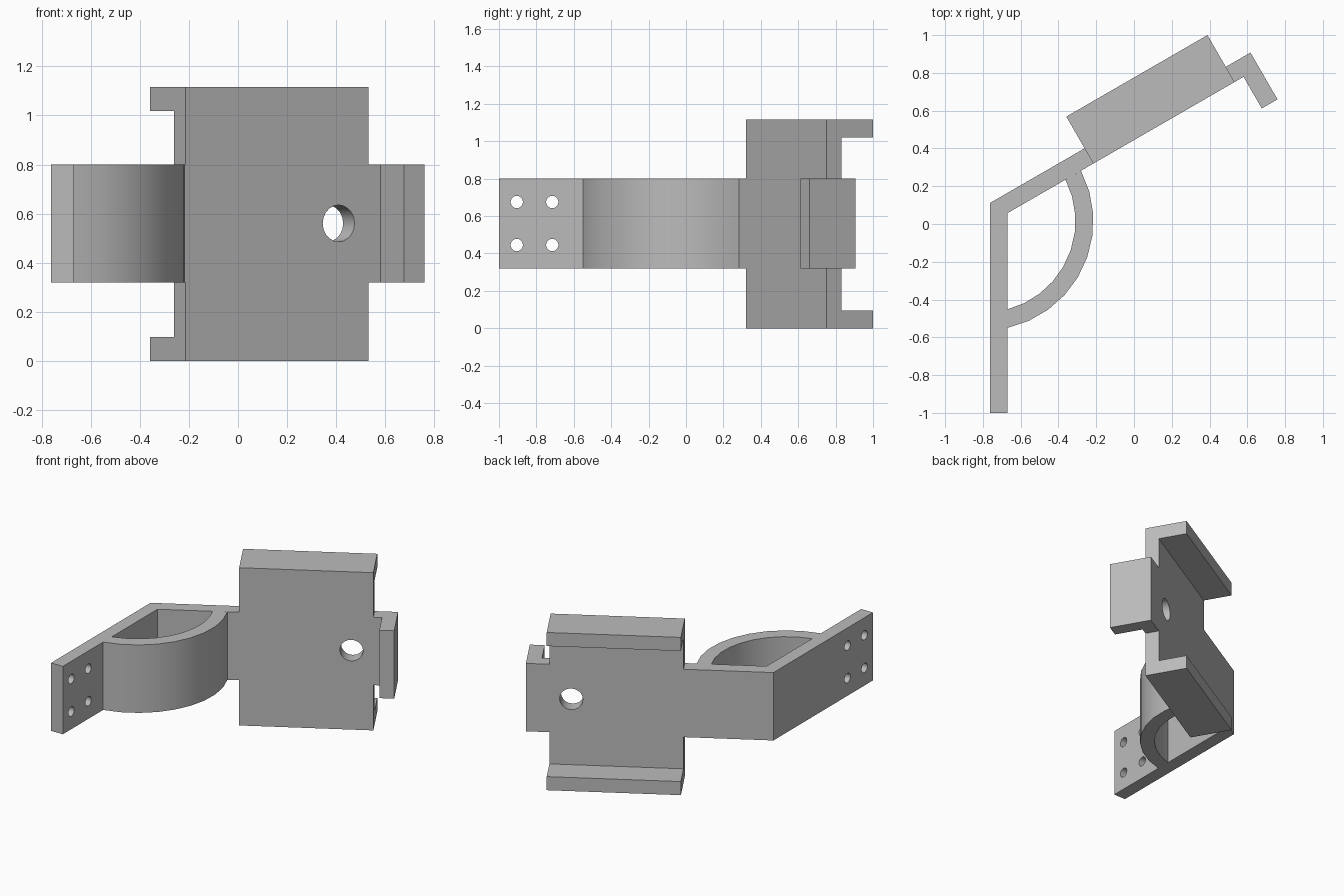
import bpy, bmesh, math
from mathutils import Matrix, Vector

cube = bpy.data.objects.get("Cube")
if cube:
    bpy.data.objects.remove(cube)

grey = bpy.data.materials.new("plain_grey")
grey.use_nodes = True
colour = (0.5, 0.5, 0.5, 1)
grey.diffuse_color = colour
grey.node_tree.nodes["Principled BSDF"].inputs["Base Color"].default_value = colour

# Angled frame: u runs along the arm, v points to the back
TILT = math.radians(30)
ORIGIN = Vector((-0.215, 0.32, 0))
FRAME = Matrix.Translation(ORIGIN) @ Matrix.Rotation(TILT, 4, 'Z')
THICK = 0.093
LOW, HIGH = 0.32, 0.80
TOP = 1.115
WEB = 0.863


def uv(u, v):
    p = FRAME @ Vector((u, v, 0))
    return (p.x, p.y)


def extruded(name, points, offset):
    """Closed outline of 3D points swept along an offset."""
    bm = bmesh.new()
    face = bm.faces.new([bm.verts.new(p) for p in points])
    ext = bmesh.ops.extrude_face_region(bm, geom=[face], use_keep_orig=True)
    moved = [g for g in ext["geom"] if isinstance(g, bmesh.types.BMVert)]
    bmesh.ops.translate(bm, verts=moved, vec=offset)
    bmesh.ops.recalc_face_normals(bm, faces=bm.faces)
    mesh = bpy.data.meshes.new(name)
    bm.to_mesh(mesh)
    bm.free()
    obj = bpy.data.objects.new(name, mesh)
    bpy.context.collection.objects.link(obj)
    mesh.materials.append(grey)
    return obj


def band(name, outline):
    """Plan outline raised over the height of the arm."""
    return extruded(name, [(x, y, LOW) for x, y in outline], (0, 0, HIGH - LOW))


def drill(obj, centre, direction, radius, sides):
    """Cut a round hole right through a wall."""
    axis = Vector(direction).normalized()
    turn = axis.to_track_quat('Z', 'Y')
    ring = []
    for i in range(sides):
        a = math.tau * i / sides
        spoke = Vector((radius * math.cos(a), radius * math.sin(a), -0.2))
        ring.append(Vector(centre) + turn @ spoke)
    cutter = extruded("hole_cutter", ring, axis * 0.4)
    cutter.hide_render = True
    mod = obj.modifiers.new("hole", 'BOOLEAN')
    mod.operation = 'DIFFERENCE'
    mod.solver = 'EXACT'
    mod.object = cutter
    graph = bpy.context.evaluated_depsgraph_get()
    graph.update()
    cut = bpy.data.meshes.new_from_object(obj.evaluated_get(graph))
    obj.modifiers.remove(mod)
    obj.data = cut
    bpy.data.objects.remove(cutter)


# Mounting plate bending into the slanted arm
left, inner = -0.762, -0.67
u_in = (inner - ORIGIN.x) / math.cos(TILT)
u_out = (left - uv(0, THICK)[0]) / math.cos(TILT)
plate = band("mounting_plate_and_arm", [
    (left, -1), (inner, -1), uv(u_in, 0), uv(0, 0), uv(0, THICK), uv(u_out, THICK)])
for y in (-0.905, -0.715):
    for z in (0.445, 0.675):
        drill(plate, (left, y, z), (1, 0, 0), 0.033, 20)

# Curved brace between plate and arm
centre = Vector((-0.793, 0.015))
STEPS = 9


def arc(radius):
    start = -math.acos((inner - centre.x) / radius)
    end = TILT - math.asin(0.025 / radius)
    angles = [start + (end - start) * i / STEPS for i in range(STEPS + 1)]
    return [(centre.x + radius * math.cos(a), centre.y + radius * math.sin(a)) for a in angles]


brace = band("curved_brace", arc(0.578) + arc(0.483)[::-1])

# Channel: upright web with a flange at top and bottom, open to the back
DEPTH, FLANGE = 0.287, 0.096
section = [(0, 0), (DEPTH, 0), (DEPTH, FLANGE), (THICK, FLANGE),
           (THICK, TOP - FLANGE), (DEPTH, TOP - FLANGE), (DEPTH, TOP), (0, TOP)]
along = FRAME.to_3x3() @ Vector((WEB, 0, 0))
channel = extruded("channel", [(*uv(0, v), z) for v, z in section], along)
drill(channel, (*uv(0.722, 0.04), 0.56), FRAME.to_3x3() @ Vector((0, 1, 0)), 0.075, 20)

# Hooked tab at the far end
hook = band("hooked_tab", [
    uv(WEB, 0), uv(0.918, 0), uv(0.918, -0.193),
    uv(1.014, -0.193), uv(1.014, THICK), uv(WEB, THICK)])

bpy.ops.object.select_all(action='DESELECT')
for part in (plate, brace, channel, hook):
    part.select_set(True)
bpy.context.view_layer.objects.active = plate
bpy.ops.object.shade_smooth_by_angle(angle=math.radians(30))
